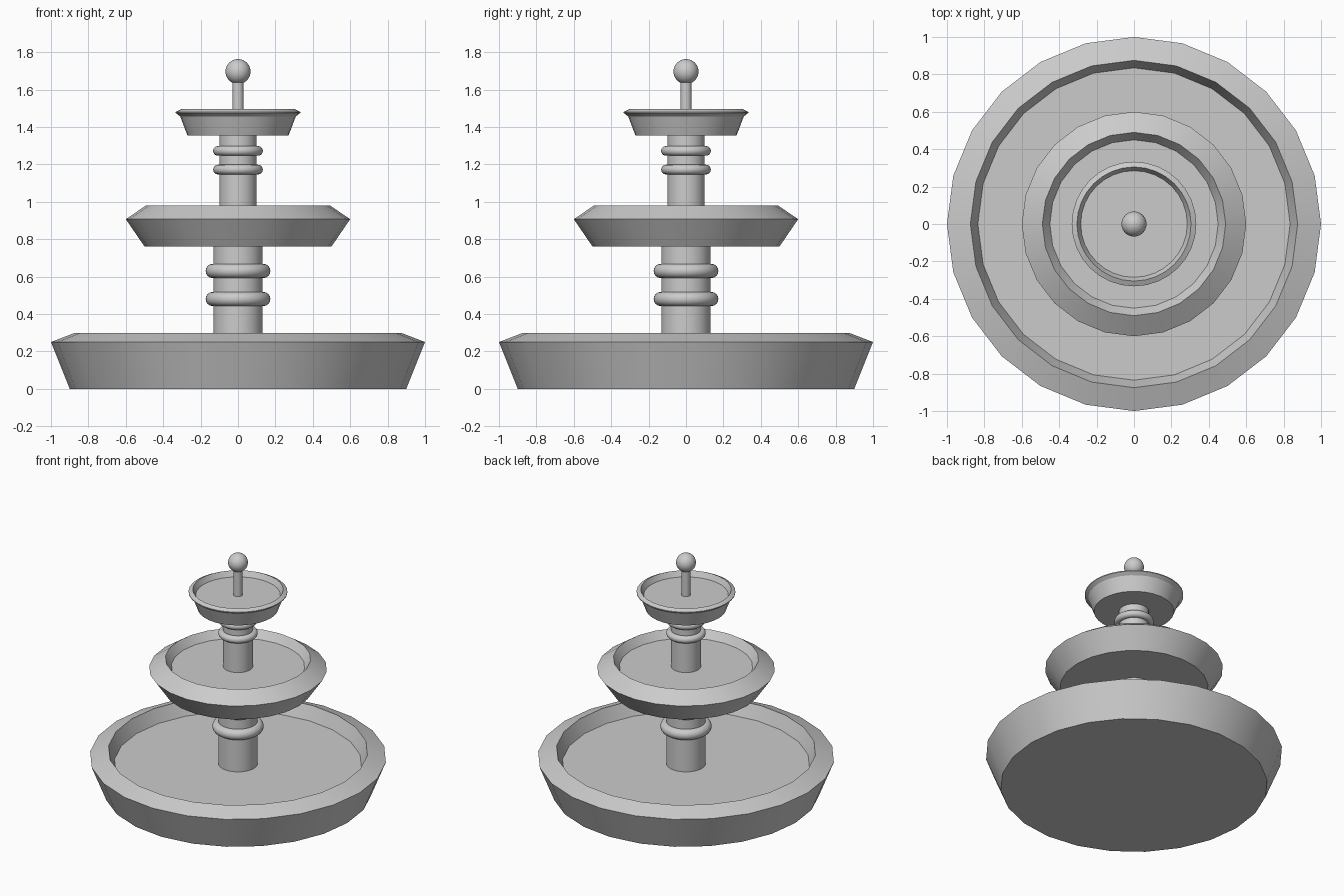
import bpy
import math

cube = bpy.data.objects.get("Cube")
if cube:
    bpy.data.objects.remove(cube, do_unlink=True)

stone = bpy.data.materials.new("grey stone")
stone.use_nodes = True
GREY = (0.6, 0.6, 0.6, 1)
stone.diffuse_color = GREY
stone.node_tree.nodes["Principled BSDF"].inputs["Base Color"].default_value = GREY


def finish(obj, name):
    obj.name = name
    obj.data.materials.clear()
    obj.data.materials.append(stone)
    bpy.ops.object.select_all(action="DESELECT")
    obj.select_set(True)
    bpy.context.view_layer.objects.active = obj
    bpy.ops.object.shade_smooth_by_angle(angle=math.radians(30))


def bowl(name, profile, sides=24):
    """Turn a (radius, height) profile, closed by a disc at each end."""
    verts, faces = [], []
    for r, z in profile:
        for i in range(sides):
            a = math.tau * i / sides
            verts.append((r * math.cos(a), r * math.sin(a), z))
    for k in range(len(profile) - 1):
        for i in range(sides):
            j = (i + 1) % sides
            low, high = k * sides, (k + 1) * sides
            faces.append((low + i, low + j, high + j, high + i))
    faces.append(tuple(reversed(range(sides))))
    faces.append(tuple(range(len(verts) - sides, len(verts))))
    mesh = bpy.data.meshes.new(name)
    mesh.from_pydata(verts, [], faces)
    obj = bpy.data.objects.new(name, mesh)
    bpy.context.collection.objects.link(obj)
    finish(obj, name)


def column(name, radius, bottom, top):
    bpy.ops.mesh.primitive_cylinder_add(
        vertices=32, radius=radius, depth=top - bottom,
        location=(0, 0, (bottom + top) / 2))
    finish(bpy.context.object, name)


def ring(name, outer, thickness, z):
    bpy.ops.mesh.primitive_torus_add(
        major_radius=outer - thickness, minor_radius=thickness,
        major_segments=48, minor_segments=16, location=(0, 0, z))
    finish(bpy.context.object, name)


# Three stacked bowls, the top one with an overhanging lip
bowl("lower_basin", [(0.9, 0), (1, 0.25), (0.875, 0.298), (0.835, 0.2)])
bowl("middle_bowl", [(0.5, 0.761), (0.6, 0.907), (0.49, 0.981), (0.45, 0.923)])
bowl("top_bowl", [(0.27, 1.353), (0.309, 1.456), (0.333, 1.475),
                  (0.333, 1.481), (0.305, 1.495), (0.285, 1.455)], sides=32)

# Columns and spout
column("lower_column", 0.132, 0.2, 0.761)
column("upper_column", 0.1, 0.923, 1.353)
column("spout_rod", 0.03, 1.455, 1.66)

# Decorative rings
for z in (0.48, 0.63):
    ring("lower_column_ring", 0.173, 0.038, z)
for z in (1.172, 1.272):
    ring("upper_column_ring", 0.133, 0.026, z)

# Ball finial
bpy.ops.mesh.primitive_uv_sphere_add(
    segments=32, ring_count=16, radius=0.067, location=(0, 0, 1.696))
finish(bpy.context.object, "ball_finial")
